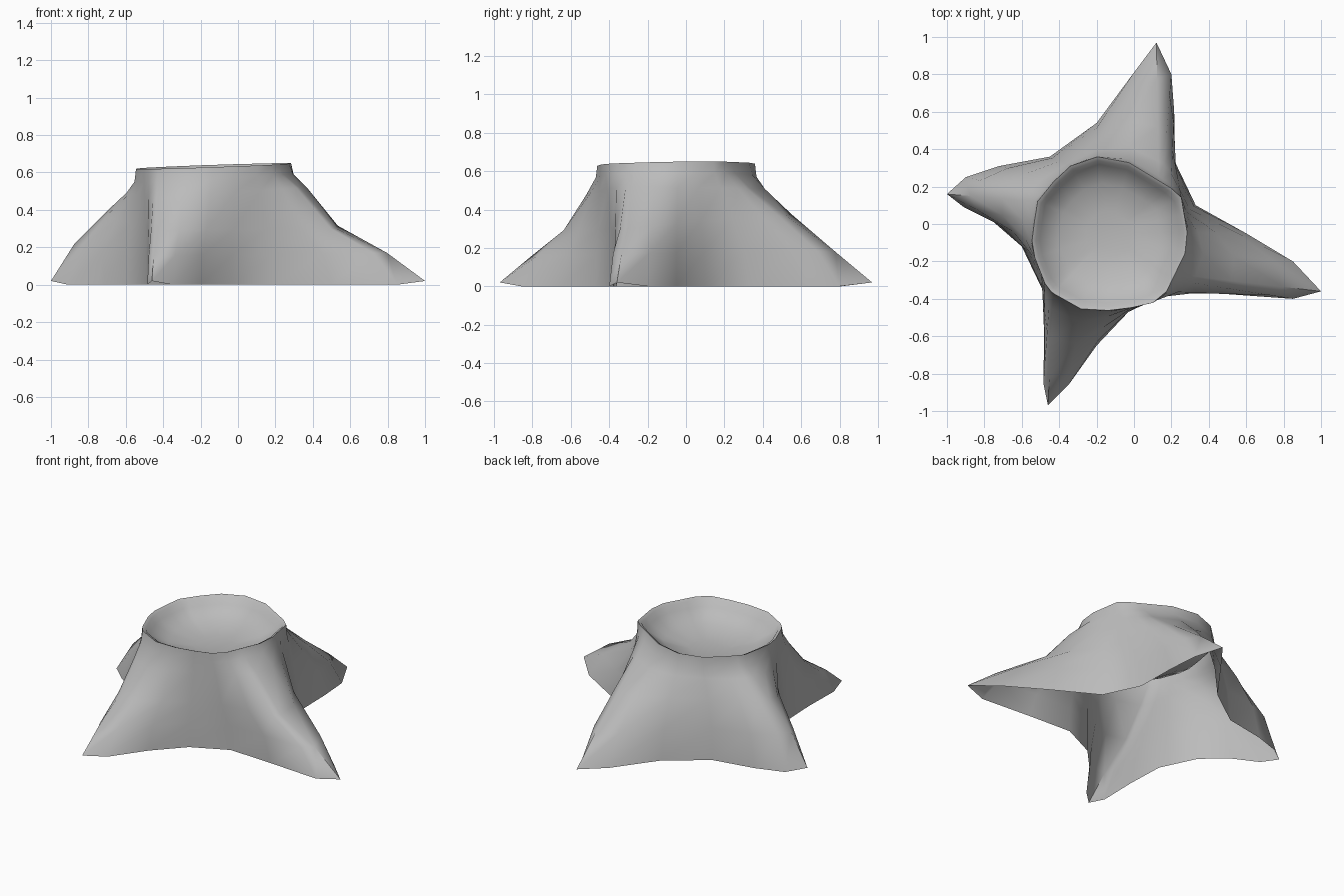
import bpy, bmesh, math
from mathutils import Vector

cube = bpy.data.objects.get("Cube")
if cube:
    bpy.data.objects.remove(cube, do_unlink=True)

grey = bpy.data.materials.new("plain_grey")
grey.use_nodes = True
colour = (0.5, 0.5, 0.5, 1)
grey.diffuse_color = colour
grey.node_tree.nodes["Principled BSDF"].inputs["Base Color"].default_value = colour

# Each root: rim angle its crest climbs to, heights along the crest, and the
# ground outline from its tip counter-clockwise to the next root
roots = [
    (-32, (.17, .30, .52, .59),
     [(1, -.36), (.85, -.2), (.6, -.05), (.33, .1), (.22, .33), (.215, .6), (.2, .8)]),
    (47, (.18, .37, .51, .59),
     [(.12, .97), (0, .81), (-.2, .54), (-.45, .36), (-.72, .31), (-.9, .25)]),
    (156, (.22, .39, .5, .55),
     [(-1, .16), (-.91, .09), (-.75, .01), (-.6, -.12), (-.49, -.35), (-.48, -.6), (-.485, -.85)]),
    (227, (.15, .29, .46, .55),
     [(-.46, -.97), (-.35, -.86), (-.2, -.65), (-.03, -.47), (.2, -.36), (.5, -.375), (.85, -.4)]),
]

# Faceted mouth of the stump
centre = Vector((-.13, -.05))
mouth = [Vector(p) - centre for p in [
    (.295, -.11), (.25, .16), (-.12, .385), (-.37, .3), (-.52, .115),
    (-.55, -.13), (-.47, -.335), (-.345, -.45), (-.09, -.465), (.15, -.41)]]


def rim_point(angle, scale=1.0, drop=0.0):
    ray = Vector((math.cos(angle), math.sin(angle)))
    for p, q in zip(mouth, mouth[1:] + mouth[:1]):
        a = p.x * ray.y - p.y * ray.x
        b = ray.x * q.y - ray.y * q.x
        if a >= 0 and b >= 0:
            x, y = centre + p.lerp(q, a / (a + b)) * scale
            return Vector((x, y, .64 + .035 * x + .015 * y - drop))


# Columns run from the ground outline up to the rim, bunched on the steep
# clockwise side of each root and bulging on the flanks
columns = []
for i, (angle, heights, outline) in enumerate(roots):
    next_angle, next_heights, _ = roots[(i + 1) % len(roots)]
    sweep = (next_angle - angle) % 360
    for k, (x, y) in enumerate(outline):
        u = k / len(outline)
        f = 1 - (1 - u) ** 1.6
        crest = [h + (g - h) * f for h, g in zip(heights, next_heights)]
        ground = Vector((x, y, .02 if k == 0 else 0))
        bulge = 1 + .5 * math.sin(math.pi * u)
        columns.append((ground, math.radians(angle + sweep * f), crest, bulge))

bm = bmesh.new()


def add_ring(points):
    return [bm.verts.new(p) for p in points]


def shell_ring(level, t):
    points = []
    for ground, angle, crest, bulge in columns:
        p = ground.lerp(rim_point(angle), t ** bulge)
        p.z = crest[level]
        points.append(p)
    return add_ring(points)


# Flared outer shell, open underneath
rings = [add_ring([c[0] for c in columns])]
for level, t in enumerate((.26, .61, .86, .97)):
    rings.append(shell_ring(level, t))

# Rim and shallow hollow
for scale, drop in [(1, 0), (.95, .01), (.9, .05), (.65, .11), (.3, .14)]:
    rings.append(add_ring([rim_point(c[1], scale, drop) for c in columns]))

n = len(columns)
for low, high in zip(rings, rings[1:]):
    for i in range(n):
        j = (i + 1) % n
        bm.faces.new((low[i], low[j], high[j], high[i]))
bm.faces.new(rings[-1])

mesh = bpy.data.meshes.new("stump")
bm.to_mesh(mesh)
bm.free()
mesh.materials.append(grey)
stump = bpy.data.objects.new("stump_with_roots", mesh)
bpy.context.collection.objects.link(stump)
bpy.context.view_layer.objects.active = stump
stump.select_set(True)
bpy.ops.object.shade_smooth_by_angle(angle=math.radians(60))
